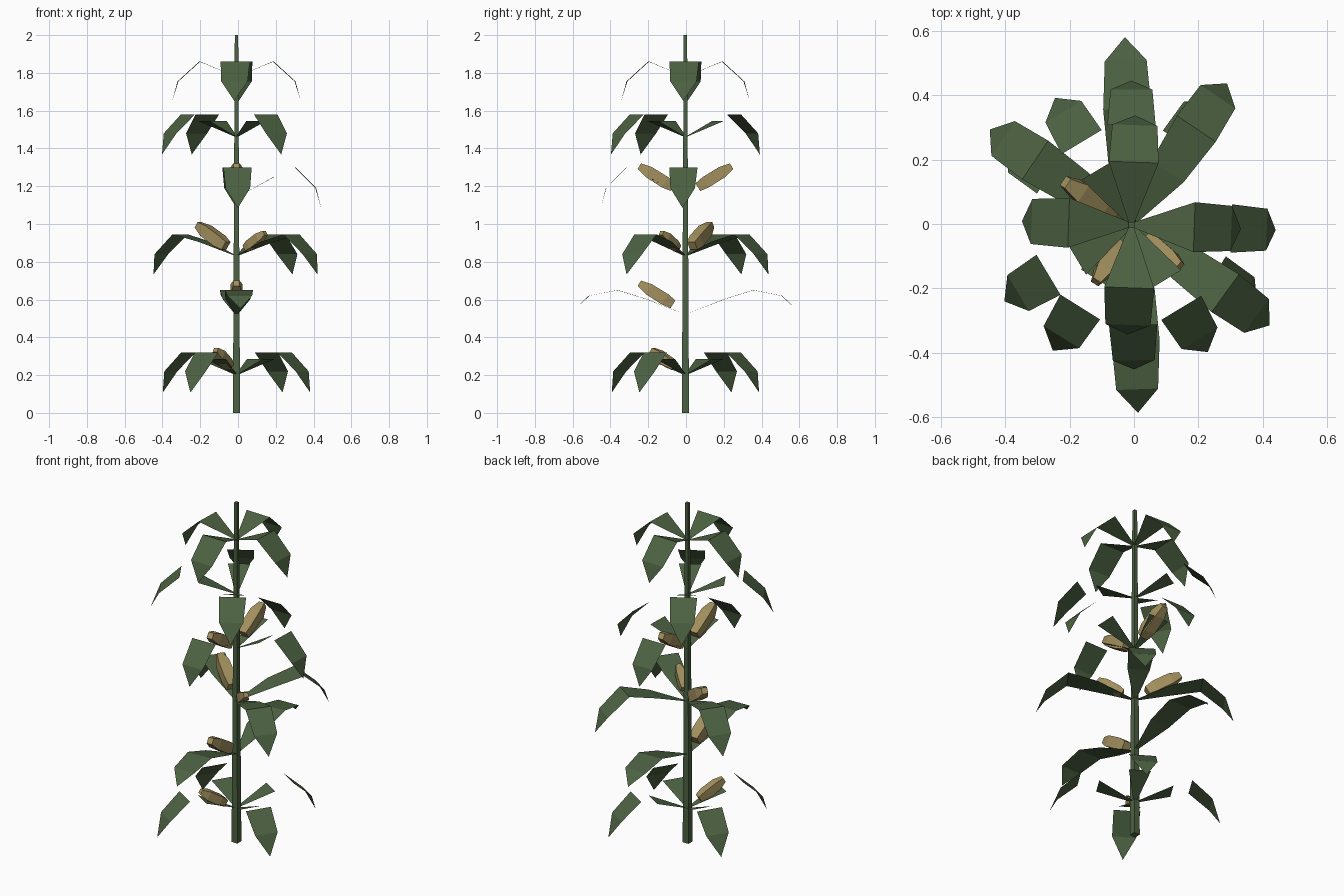
import bpy, bmesh
from math import radians, cos, sin, pi
from mathutils import Matrix, Vector

cube = bpy.data.objects.get("Cube")
if cube:
    bpy.data.objects.remove(cube, do_unlink=True)

STEM_X, STEM_Y = -0.008, -0.003


def material(name, rgb):
    m = bpy.data.materials.new(name)
    m.use_nodes = True
    m.diffuse_color = (*rgb, 1)
    m.node_tree.nodes["Principled BSDF"].inputs["Base Color"].default_value = (*rgb, 1)
    return m


leaf_green = material("leaf green", (0.073, 0.121, 0.054))
stalk_green = material("stalk green", (0.073, 0.121, 0.054))
husk_tan = material("husk tan", (0.36, 0.275, 0.11))


def add_object(name, bm, mat):
    mesh = bpy.data.meshes.new(name)
    bm.to_mesh(mesh)
    bm.free()
    mesh.materials.append(mat)
    ob = bpy.data.objects.new(name, mesh)
    bpy.context.collection.objects.link(ob)
    return ob


def loft(bm, rings):
    """Bridge rings of equal length and close both ends."""
    loops = [[bm.verts.new(p) for p in ring] for ring in rings]
    n = len(loops[0])
    for a, b in zip(loops, loops[1:]):
        for i in range(n):
            j = (i + 1) % n
            bm.faces.new((a[i], a[j], b[j], b[i]))
    bm.faces.new(loops[0][::-1])
    bm.faces.new(loops[-1])
    bmesh.ops.recalc_face_normals(bm, faces=bm.faces)


def square(half, z):
    return [Vector((x * half, y * half, z)) for x, y in ((1, 1), (-1, 1), (-1, -1), (1, -1))]


def place(angle, z):
    return Matrix.Translation((STEM_X, STEM_Y, z)) @ Matrix.Rotation(radians(angle), 4, "Z")


def leaf(name, angle, z, profile, split):
    """Folded blade: profile rows are (reach, rise, width); split leaves out the second panel."""
    bm = bmesh.new()
    rows = []
    for reach, rise, width in profile:
        sides = (-1, 1) if width else (0,)
        rows.append([bm.verts.new((reach, s * width / 2, rise)) for s in sides])
    for i, (a, b) in enumerate(zip(rows, rows[1:])):
        if not (split and i == 1):
            bm.faces.new([a[0]] + b + [a[1]])
    bm.transform(place(angle, z))
    add_object(name, bm, leaf_green)


def cob(name, angle, z, size):
    """Blunt four-sided ear leaning out from the stalk."""
    bm = bmesh.new()
    loft(bm, [square(half * size, d * size) for half, d in
              ((0.024, 0), (0.032, 0.05), (0.031, 0.15), (0.017, 0.21))])
    lean = Matrix.Translation((0.066, 0, 0.055 * size)) @ Matrix.Rotation(radians(58), 4, "Y")
    bm.transform(place(angle, z) @ lean)
    add_object(name, bm, husk_tan)


# Stalk
bm = bmesh.new()
loft(bm, [square(0.019, 0), square(0.009, 2)])
bm.transform(Matrix.Translation((STEM_X, STEM_Y, 0)))
add_object("stalk", bm, stalk_green)

# Blade shapes
arched = [(0, 0, 0.012), (0.2, 0.085, 0.12), (0.3, 0.12, 0.145), (0.41, 0.02, 0.13), (0.46, -0.092, 0)]
low_arched = [(0, 0, 0.012), (0.2, 0.08, 0.13), (0.36, 0.13, 0.15), (0.51, 0.1, 0.13), (0.583, 0.032, 0)]
wide_arched = [(0, 0, 0.012), (0.2, 0.075, 0.12), (0.36, 0.115, 0.145), (0.48, 0.01, 0.13), (0.53, -0.097, 0)]
high_arched = [(0, 0, 0.012), (0.2, 0.11, 0.13), (0.31, 0.16, 0.15), (0.42, 0.05, 0.13), (0.448, -0.055, 0)]
top_arched = [(0, 0, 0.012), (0.195, 0.08, 0.155), (0.31, -0.025, 0.14), (0.34, -0.128, 0)]

# Tiers: name, height, blade shape, split, blade angles, cobs as (angle, size)
tiers = [
    ("first", 0.2, arched, True, (58, 148, 238, 328), [(238, 0.8)]),
    ("second", 0.52, low_arched, False, (92, 272), [(270, 1.0)]),
    ("third", 0.83, wide_arched, False, (56, 146, 324), [(147, 1.0), (320, 0.74)]),
    ("fourth", 1.14, high_arched, True, (-2, 90, 271), [(90, 1.0), (270, 1.0)]),
    ("fifth", 1.46, arched, True, (121, 211, 301), []),
    ("sixth", 1.78, top_arched, False, (-2, 88, 178, 268), []),
]
for tier, z, profile, split, angles, cobs in tiers:
    for i, angle in enumerate(angles, 1):
        leaf(f"{tier}_tier_leaf_{i}", angle, z, profile, split)
    for i, (angle, size) in enumerate(cobs, 1):
        cob(f"{tier}_tier_cob_{i}", angle, z, size)
